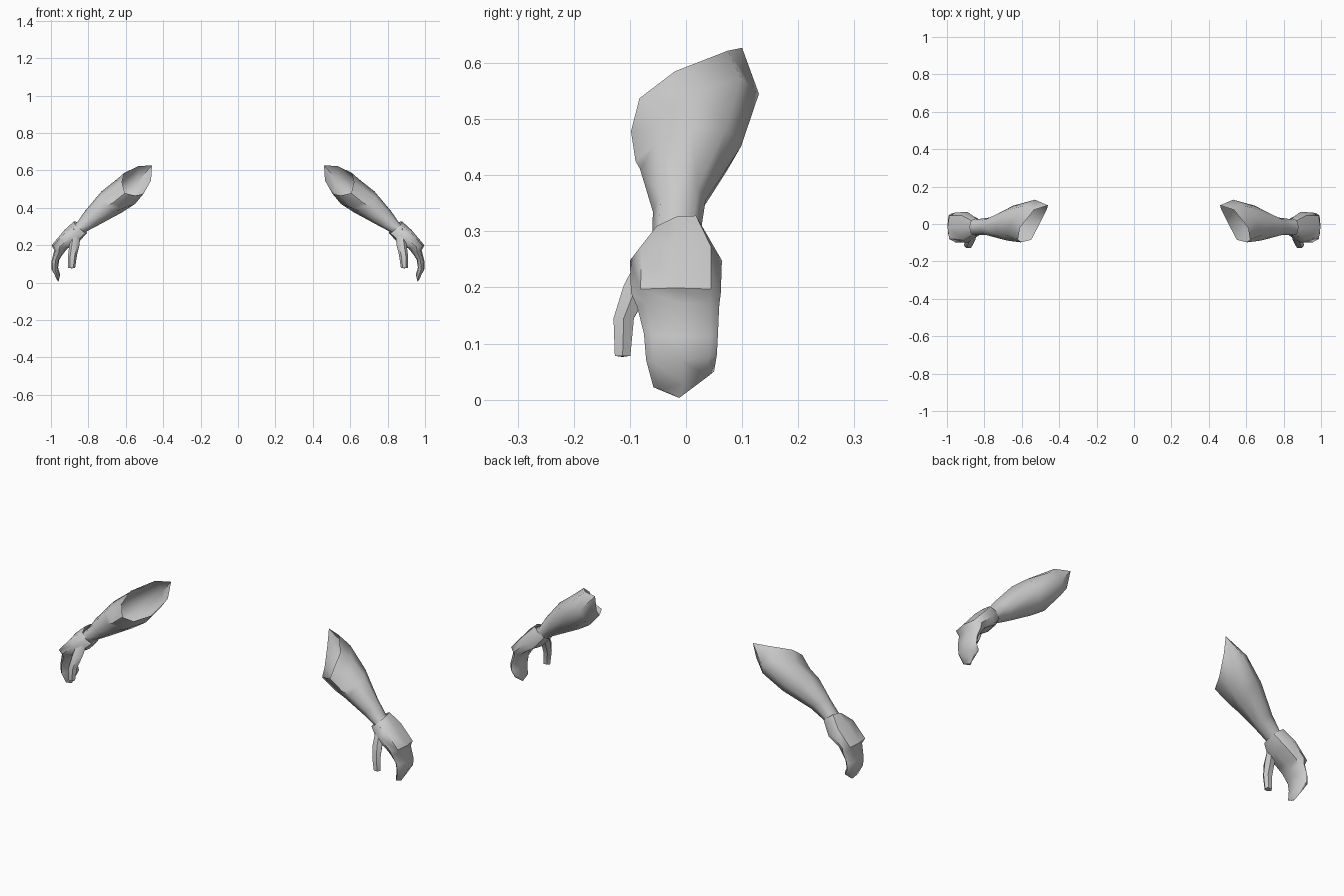
import bpy, bmesh, math
from mathutils import Vector

if "Cube" in bpy.data.objects:
    bpy.data.objects.remove(bpy.data.objects["Cube"])

grey = bpy.data.materials.new("plain grey")
grey.diffuse_color = (0.6, 0.6, 0.6, 1)
grey.use_nodes = True
grey.node_tree.nodes["Principled BSDF"].inputs["Base Color"].default_value = grey.diffuse_color


def ring(centre, up, side, n=8, power=1.0):
    """Closed section: starts along up, turns towards side; power < 1 squares it."""
    c, u, s = Vector(centre), Vector(up), Vector(side)
    pts = []
    for i in range(n):
        a = 2 * math.pi * i / n
        ca, sa = math.cos(a), math.sin(a)
        ca = math.copysign(abs(ca) ** power, ca) if abs(ca) > 1e-6 else 0
        sa = math.copysign(abs(sa) ** power, sa) if abs(sa) > 1e-6 else 0
        pts.append(c + u * ca + s * sa)
    return pts


def loft(name, rings, tip=None, angle=50):
    """Skin the sections, close the end on a tip point, mirror to the other arm."""
    bm = bmesh.new()
    rows = [[bm.verts.new(p) for p in r] for r in rings]
    n = len(rows[0])
    for a, b in zip(rows, rows[1:]):
        for i in range(n):
            j = (i + 1) % n
            bm.faces.new((a[i], b[i], b[j], a[j]))
    if tip:
        t = bm.verts.new(tip)
        for i in range(n):
            bm.faces.new((rows[-1][i], t, rows[-1][(i + 1) % n]))
    bmesh.ops.recalc_face_normals(bm, faces=bm.faces)
    mesh = bpy.data.meshes.new(name)
    bm.to_mesh(mesh)
    bm.free()
    mesh.materials.append(grey)
    ob = bpy.data.objects.new(name, mesh)
    bpy.context.collection.objects.link(ob)
    ob.modifiers.new("mirror", 'MIRROR').use_mirror_merge = False
    bpy.ops.object.select_all(action='DESELECT')
    ob.select_set(True)
    bpy.context.view_layer.objects.active = ob
    bpy.ops.object.shade_smooth_by_angle(angle=math.radians(angle))
    return ob


# Forearm: slanted open end at the elbow, narrowing to the wrist
elbow = [Vector(p) for p in (
    (.61, -.02, .585), (.535, .075, .622), (.46, .10, .627), (.465, .08, .545),
    (.505, 0, .475), (.55, -.085, .465), (.605, -.098, .478), (.62, -.083, .537))]
loft("forearm", [
    elbow,
    ring((.60, .02, .485), (.05, 0, .065), (-.07, .11, .06)),
    ring((.675, .008, .431), (.055, 0, .056), (-.03, .09, .02)),
    ring((.78, -.012, .345), (.04, 0, .035), (-.01, .047, .01)),
    ring((.835, -.017, .298), (.023, 0, .026), (0, .043, 0)),
    ring((.86, -.017, .275), (.022, 0, .026), (0, .043, 0)),
])

# Hand: flared cuff, broad knuckles, fingers curled downwards as one mitten
loft("hand", [
    ring((.842, -.017, .296), (.036, 0, .03), (0, .046, .012), power=.8),
    ring((.89, -.018, .248), (.037, 0, .034), (0, .082, 0), power=.8),
    ring((.955, -.018, .19), (.042, 0, .009), (0, .08, 0), power=.7),
    ring((.957, -.014, .165), (.025, 0, .008), (0, .073, 0), power=.7),
    ring((.976, -.009, .118), (.021, 0, -.006), (0, .066, 0), power=.7),
    ring((.979, -.008, .075), (.017, 0, -.005), (0, .063, .005), power=.7),
    ring((.962, -.004, .036), (.011, 0, -.008), (0, .054, .014), power=.7),
], tip=(.96, -.012, .003))

# Thumb: leaves the wrist on the front side and hangs straight down
loft("thumb", [
    ring((.865, -.05, .28), (.025, 0, .015), (0, .02, 0), 6),
    ring((.875, -.087, .20), (.026, 0, .006), (0, .028, 0), 6),
    ring((.885, -.111, .145), (.024, 0, 0), (0, .021, 0), 6),
    ring((.89, -.113, .078), (.019, 0, 0), (0, .016, 0), 6),
], tip=(.89, -.113, .076))
